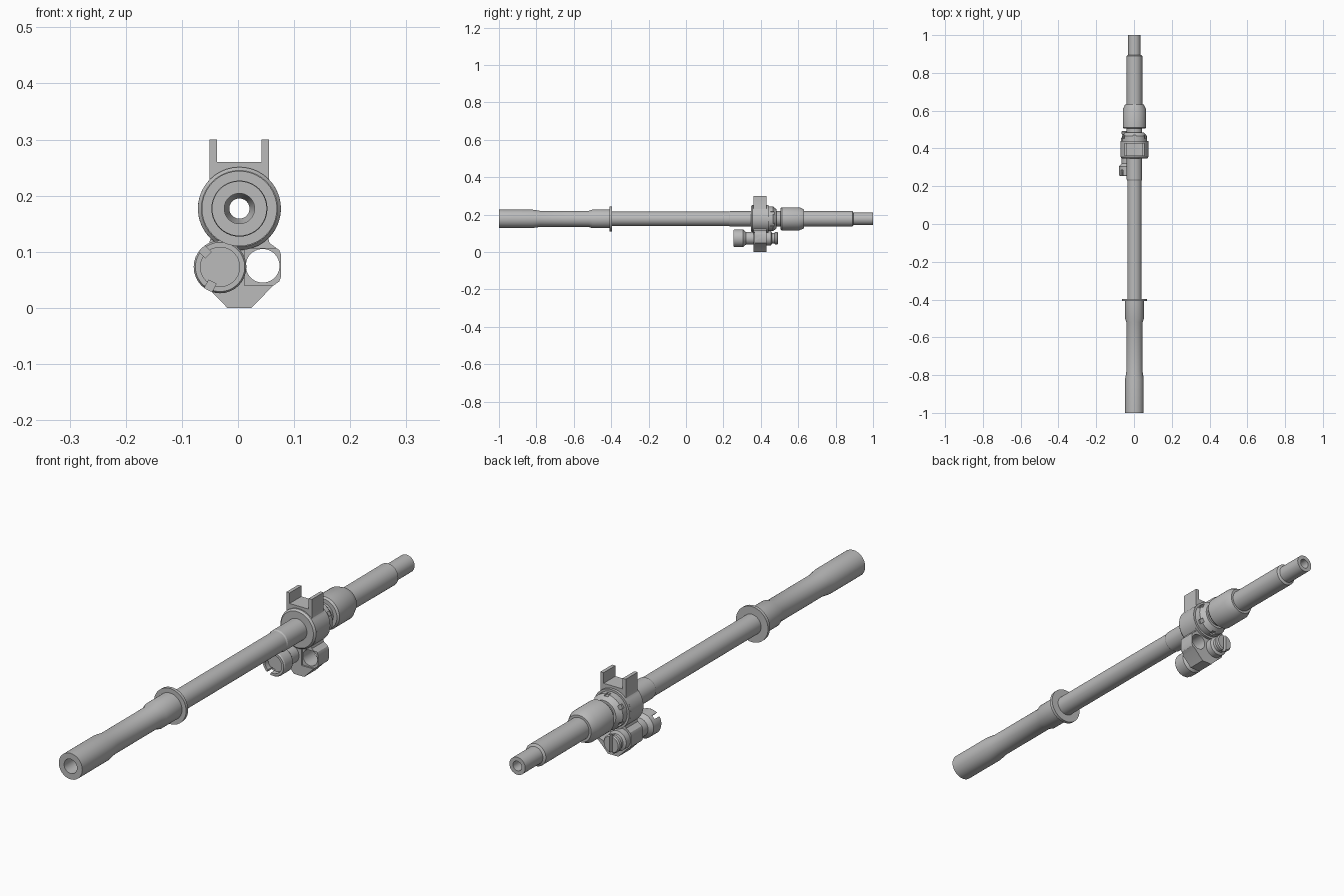
import bpy, bmesh, math
from math import sin, cos, pi, radians
from mathutils import Matrix

default = bpy.data.objects.get("Cube")
if default:
    bpy.data.objects.remove(default, do_unlink=True)

CX, CZ = 0.0025, 0.177          # barrel axis
VX, VZ = -0.032, 0.073          # gas valve axis

steel = bpy.data.materials.new("grey steel")
steel.use_nodes = True
steel.diffuse_color = (0.5, 0.5, 0.5, 1)
steel.node_tree.nodes["Principled BSDF"].inputs["Base Color"].default_value = (0.5, 0.5, 0.5, 1)


def finish(name, bm):
    bmesh.ops.recalc_face_normals(bm, faces=bm.faces)
    mesh = bpy.data.meshes.new(name)
    bm.to_mesh(mesh)
    bm.free()
    mesh.materials.append(steel)
    ob = bpy.data.objects.new(name, mesh)
    bpy.context.collection.objects.link(ob)
    return ob


def lathe(name, profile, cx=CX, cz=CZ, n=40):
    """Turn a closed (y, radius) loop around an axis parallel to y."""
    bm = bmesh.new()
    rings = [[bm.verts.new((cx + r * cos(2 * pi * i / n), y, cz + r * sin(2 * pi * i / n)))
              for i in range(n)] for y, r in profile]
    for a, b in zip(rings, rings[1:] + rings[:1]):
        for i in range(n):
            j = (i + 1) % n
            bm.faces.new((a[i], a[j], b[j], b[i]))
    bmesh.ops.remove_doubles(bm, verts=bm.verts, dist=1e-6)
    bmesh.ops.dissolve_degenerate(bm, edges=bm.edges, dist=1e-6)
    return finish(name, bm)


def extrude(name, outline, y0, y1):
    """Extrude an (x, z) outline along y."""
    bm = bmesh.new()
    face = bm.faces.new([bm.verts.new((x, y0, z)) for x, z in outline])
    new = bmesh.ops.extrude_face_region(bm, geom=[face])["geom"]
    bmesh.ops.translate(bm, vec=(0, y1 - y0, 0),
                        verts=[v for v in new if isinstance(v, bmesh.types.BMVert)])
    return finish(name, bm)


def box(size, centre, angle=0.0):
    bm = bmesh.new()
    mat = (Matrix.Translation(centre) @ Matrix.Rotation(-angle, 4, 'Y')
           @ Matrix.Diagonal((*size, 1)))
    bmesh.ops.create_cube(bm, size=1, matrix=mat)
    return finish("cutter", bm)


def cut(ob, cutter):
    cutter.hide_render = True
    mod = ob.modifiers.new("cut", 'BOOLEAN')
    mod.operation, mod.solver, mod.object = 'DIFFERENCE', 'EXACT', cutter
    bpy.context.view_layer.objects.active = ob
    bpy.ops.object.modifier_apply(modifier=mod.name)
    bpy.data.objects.remove(cutter, do_unlink=True)


def radial_slots(ob, angles, radius, size, y, cx, cz):
    for deg in angles:
        a = radians(deg)
        cut(ob, box(size, (cx + radius * cos(a), y, cz + radius * sin(a)), a))


# Barrel with stepped outside and chambered bore
barrel = lathe("barrel", [
    (-1, .027), (-1, .049), (-.82, .049), (-.78, .043), (-.52, .043), (-.5, .05),
    (-.4, .05), (-.4, .038), (.23, .038), (.235, .041), (.5, .041), (.89, .042),
    (.895, .033), (1, .033), (1, .018), (-.8, .018), (-.82, .027)])

# Thin flange and thick rear sleeve
flange = lathe("barrel_flange", [(-.408, .045), (-.408, .067), (-.396, .067), (-.396, .036)])
sleeve = lathe("rear_sleeve", [
    (.505, .038), (.505, .056), (.512, .062), (.605, .062), (.632, .05), (.632, .038)])

# Gas block: half outline mirrored about the barrel axis
half = [(.0215, 0), (.0595, .039), (.071, .047), (.0745, .056),
        (.0745, .094), (.071, .103), (.0615, .11), (.054, .115)]
half += [(.074 * cos(radians(a)), CZ + .074 * sin(radians(a))) for a in range(-46, 45, 6)]
half += [(.053, .229), (.053, .3), (.0395, .3), (.0395, .26)]
outline = [(CX + x, z) for x, z in half] + [(CX - x, z) for x, z in reversed(half)]
block = extrude("gas_block", outline, .36, .43)
cut(block, lathe("cutter", [(.3, 0), (.3, .036), (.5, .036), (.5, 0)]))
cut(block, lathe("cutter", [(.3, 0), (.3, .03), (.5, .03), (.5, 0)], .044, .075))
cut(block, box((.1, .1, .066), (.062, .316, .073)))

# Round collars on the gas block
collar = lathe("block_collar", [
    (.348, .038), (.348, .068), (.355, .074), (.44, .074), (.44, .038)])
notched_ring = lathe("notched_ring", [
    (.43, .038), (.43, .066), (.466, .066), (.475, .058), (.485, .05), (.485, .038)])
radial_slots(notched_ring, range(30, 390, 60), .066, (.014, .02, .016), .462, CX, CZ)

# Gas valve: hollow clawed knob, neck through the block, slotted tip
valve = lathe("gas_valve", [
    (.275, 0), (.275, .035), (.255, .035), (.255, .044), (.26, .047), (.305, .047),
    (.32, .034), (.43, .034), (.43, .038), (.455, .038), (.46, .028), (.472, .028),
    (.476, .034), (.487, .034), (.492, .03), (.492, 0)], VX, VZ, 32)
radial_slots(valve, (135, 243), .045, (.03, .04, .015), .267, VX, VZ)
cut(valve, box((.012, .03, .1), (VX, .49, VZ)))

# Smooth turned surfaces, keep machined edges crisp
bpy.ops.object.select_all(action='DESELECT')
for ob in (barrel, flange, sleeve, block, collar, notched_ring, valve):
    ob.select_set(True)
bpy.context.view_layer.objects.active = barrel
bpy.ops.object.shade_smooth_by_angle(angle=radians(25))
